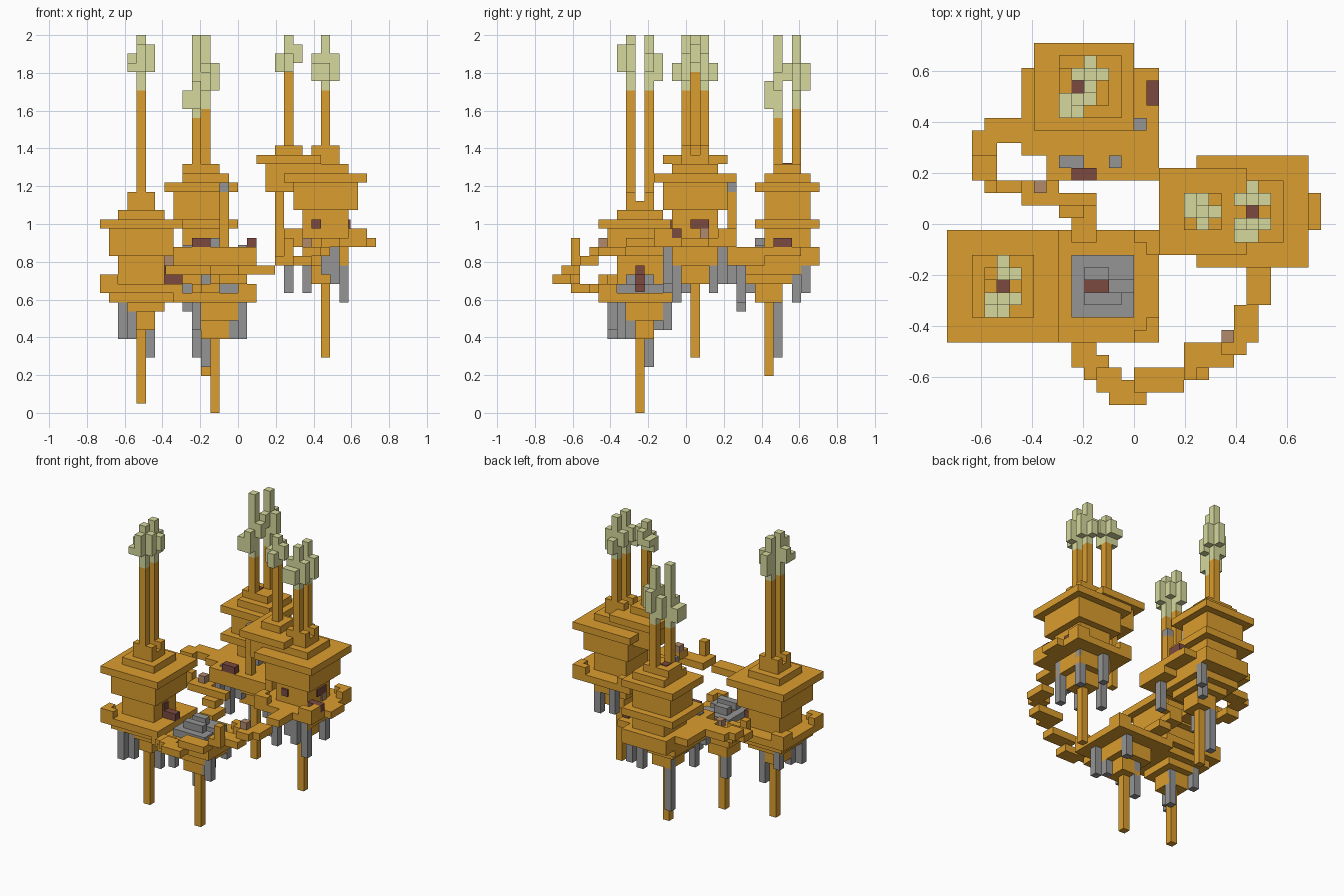
import bpy
import bmesh
from mathutils import Matrix, Vector

if "Cube" in bpy.data.objects:
    bpy.data.objects.remove(bpy.data.objects["Cube"], do_unlink=True)

UNIT = 2 / 41            # edge length of one block
ORIGIN = Vector((15, 14.5, 0))


def linear(c):
    c /= 255
    return c / 12.92 if c <= 0.04045 else ((c + 0.055) / 1.055) ** 2.4


def material(name, *rgb):
    colour = [linear(c) for c in rgb] + [1]
    mat = bpy.data.materials.new(name)
    mat.use_nodes = True
    mat.diffuse_color = colour
    mat.node_tree.nodes["Principled BSDF"].inputs["Base Color"].default_value = colour
    return mat


WOOD = material("golden wood", 219, 157, 46)
STONE = material("grey stone", 149, 149, 149)
SMOKE = material("pale green smoke", 214, 217, 157)
RED = material("dark red brick", 123, 74, 64)
TAN = material("tan clay", 178, 138, 108)


class Part:
    """One named part made of blocks on the unit grid."""

    def __init__(self, name, mat):
        self.name, self.mat, self.bm = name, mat, bmesh.new()

    def box(self, low, high):
        low, high = Vector(low), Vector(high)
        size = (high - low) * UNIT
        centre = ((low + high) / 2 - ORIGIN) * UNIT
        bmesh.ops.create_cube(self.bm, size=1, matrix=Matrix.Translation(centre)
                              @ Matrix.Diagonal(size).to_4x4())

    def slab(self, x, y, radius, bottom, top):
        self.box((x - radius, y - radius, bottom),
                 (x + radius + 1, y + radius + 1, top))

    def build(self):
        mesh = bpy.data.meshes.new(self.name)
        self.bm.to_mesh(mesh)
        self.bm.free()
        mesh.materials.append(self.mat)
        obj = bpy.data.objects.new(self.name, mesh)
        bpy.context.collection.objects.link(obj)


def underside(name, x, y, floor, pole_end, widest=3):
    """Tapering base with a long central pole."""
    part = Part(name + "_underside", WOOD)
    part.slab(x, y, widest, floor - 1, floor)
    part.slab(x, y, 2, floor - 2, floor - 1)
    part.slab(x, y, 1, floor - 4, floor - 2)
    part.slab(x, y, 0, pole_end, floor - 4)
    part.build()


def deck(name, x, y, floor, rail_sides):
    """Square floor with low rails at the open corners."""
    part = Part(name + "_deck", WOOD)
    part.slab(x, y, 4, floor, floor + 1)
    for sx in rail_sides:
        for sy in (-1, 1):
            for a, b in ((4, 4), (4, 3), (3, 4)):
                part.slab(x + sx * a, y + sy * b, 0, floor + 1, floor + 2)
    part.build()


def spikes(name, top, tips):
    """Hanging stone spikes."""
    part = Part(name + "_stone_spikes", STONE)
    for x, y, tip in tips:
        part.slab(x, y, 0, tip, top)
    part.build()


def flue(name, x, y, base, smoke_start, puffs):
    """Thin chimney post with blocky smoke puffs on top."""
    post = Part(name + "_chimney_post", WOOD)
    post.slab(x, y, 0, base, smoke_start)
    post.build()
    smoke = Part(name + "_smoke", SMOKE)
    smoke.slab(x, y, 0, smoke_start, 41)
    for dx, dy, low, high in puffs:
        smoke.slab(x + dx, y + dy, 0, low, high)
    smoke.build()


def hut(name, x, y, floor):
    """Stepped walls, wide roof and hollow chimney base with a hearth."""
    walls = Part(name + "_walls", WOOD)
    walls.slab(x, y, 2, floor + 1, floor + 4)
    walls.slab(x, y, 3, floor + 4, floor + 7)
    walls.build()
    roof = Part(name + "_roof", WOOD)
    roof.slab(x, y, 4, floor + 7, floor + 8)
    roof.slab(x, y, 2, floor + 8, floor + 9)
    for side in (-1, 1):
        roof.box((x - 1, y + side, floor + 9), (x + 2, y + side + 1, floor + 11))
        roof.slab(x + side, y, 0, floor + 9, floor + 10)
    roof.build()
    hearth = Part(name + "_hearth", RED)
    hearth.slab(x, y, 0, floor + 9, floor + 9.1)
    hearth.build()


def blocks(name, mat, cells):
    part = Part(name, mat)
    for low, high in cells:
        part.box(low, high)
    part.build()


def bridge(name, stones):
    """Path of stepped planks, each with corner, height, width and depth."""
    part = Part(name, WOOD)
    for x, y, z, width, depth in stones:
        part.box((x, y, z), (x + width, y + depth, z + 1))
    part.build()


# Front hut
hut("front_hut", 4, 9, 13)
deck("front_hut", 4, 9, 13, [-1])
underside("front_hut", 4, 9, 13, 1)
spikes("front_hut", 12, [(2, 6, 8), (2, 11, 9), (3, 7, 8), (5, 10, 6)])
flue("front_hut_front", 4, 8, 24, 35,
     [(-1, 0, 37, 39), (1, 0, 37, 40), (0, -1, 37, 40), (-1, -1, 37, 38)])
flue("front_hut_back", 4, 10, 24, 35, [(1, 0, 37, 39), (0, 1, 36, 39)])
blocks("front_hut_lintel", RED, [((7, 9, 14), (9, 10, 15)),
                                 ((7, 9, 15), (7.2, 10, 16))])

# Side hut
hut("side_hut", 24, 15, 18)
deck("side_hut", 24, 15, 18, [-1, 1])
underside("side_hut", 24, 15, 18, 6, 2)
spikes("side_hut", 18, [(20, 14, 13), (22, 12, 13), (24, 12, 15),
                        (25, 12, 14), (26, 13, 12), (26, 17, 13), (23, 18, 14)])
flue("side_hut_front", 24, 14, 29, 35,
     [(-1, 0, 37, 39), (1, 0, 36, 39), (0, -1, 36, 38), (-1, -1, 36, 38)])
flue("side_hut_back", 24, 16, 29, 35,
     [(-1, 0, 37, 39), (1, 0, 36, 39), (0, 1, 36, 38)])
blocks("side_hut_porch", WOOD, [((28, 14, 18), (30, 17, 19))])
blocks("side_hut_lintels", RED, [((27, 13, 19), (29, 14, 20)),
                                 ((23, 12.8, 20), (24, 13, 21)),
                                 ((27, 15, 20), (27.2, 17, 21))])
blocks("side_hut_lamp", TAN, [((27, 16, 19), (27.2, 17, 20))])

# Side loft next to the side hut
loft = Part("side_loft", WOOD)
loft.slab(20, 15, 2, 24, 27)
loft.slab(20, 15, 3, 27, 28)
loft.slab(20, 15, 1, 28, 29)
loft.slab(19, 15, 0, 16, 24)
loft.build()
flue("side_loft", 20, 15, 29, 37,
     [(-1, 0, 37, 39), (1, 0, 38, 40), (0, 1, 38, 40), (0, -1, 37, 39), (-1, 1, 38, 39)])

# Back tower with two eaves
tower = Part("back_tower_walls", WOOD)
tower.slab(11, 25, 2, 18, 20)
tower.box((8, 23, 21), (14, 28, 24))
tower.build()
eaves = Part("back_tower_eaves", WOOD)
for level in (20, 24):
    eaves.box((7, 22, level), (15, 29, level + 1))
eaves.slab(11, 25, 2, 25, 26)
eaves.box((9, 24, 26), (13, 27, 27))
eaves.build()
blocks("back_tower_deck", WOOD, [((6, 20, 17), (16, 27, 18)),
                                 ((8, 18, 16), (17, 23, 18)),
                                 ((8, 20, 16), (15, 29, 18)),
                                 ((16, 23, 17), (17, 27, 18)),
                                 ((13, 19, 18), (14, 20, 24))])
underside("back_tower", 11, 23, 16, 4)
spikes("back_tower", 16, [(8, 19, 14), (9, 20, 11), (10, 21, 13), (10, 24, 6),
                          (13, 26, 12), (14, 27, 13), (15, 20, 12)])
flue("back_tower_front", 10, 24, 27, 32,
     [(-1, 0, 33, 35), (0, -1, 33, 36), (-1, -1, 33, 35), (1, 0, 35, 37)])
flue("back_tower_back", 11, 26, 27, 33,
     [(1, 0, 35, 38), (0, 1, 35, 38), (-1, 0, 34, 37), (0, -1, 36, 38)])
blocks("back_tower_lintels", RED, [((10, 18, 18), (12, 19, 19)),
                                   ((16, 24, 18), (17, 26, 19)),
                                   ((10, 25, 27), (11, 26, 27.1))])
blocks("back_tower_stones", STONE, [((13, 19, 24), (14, 20, 25)),
                                    ((9, 19, 18), (11, 20, 18.2)),
                                    ((12, 22, 18), (13, 23, 19)),
                                    ((15, 22, 18), (16, 23, 18.2))])

# Fire pit platform, one step below the front hut
deck("fire_platform", 12, 9, 12, [1])
underside("fire_platform", 12, 9, 12, 0, 2)
spikes("fire_platform", 12, [(11, 10, 5), (10, 6, 9), (14, 8, 8), (15, 7, 8), (14, 12, 9)])
blocks("fire_ring", STONE, [((10, 7, 13), (15, 9, 14)), ((10, 10, 13), (15, 12, 14)),
                            ((10, 9, 13), (11, 10, 14)), ((13, 9, 13), (15, 10, 13.2)),
                            ((11, 8, 14), (14, 9, 15)), ((11, 10, 14), (13, 11, 15))])
blocks("fire_embers", RED, [((11, 9, 13), (13, 10, 14))])

# Stepping bridges
bridge("west_bridge", [(3, 21, 17, 5, 2), (2, 20, 17, 2, 2), (2, 18, 16, 2, 2),
                       (3, 17, 16, 3, 1), (5, 17, 15, 3, 1), (6, 16, 15, 3, 2),
                       (8, 16, 15, 4, 1), (9, 15, 14, 2, 2), (10, 13, 13, 2, 3)])
bridge("south_bridge", [(10, 3, 13, 2, 2), (11, 2, 13, 2, 2), (12, 1, 14, 2, 2),
                        (13, 0, 14, 3, 2), (15, 1, 15, 4, 2), (19, 2, 16, 2, 3),
                        (20, 3, 16, 3, 2), (22, 4, 17, 2, 2), (23, 5, 17, 2, 3),
                        (24, 8, 18, 2, 3)])
blocks("bridge_posts", WOOD, [((20, 2, 16), (21, 3, 19)), ((22, 5, 17), (23, 6, 18)),
                              ((3, 17, 17), (4, 18, 18))])
blocks("bridge_lanterns", TAN, [((22, 5, 18), (23, 6, 19)), ((7, 17, 16), (8, 18, 17))])
